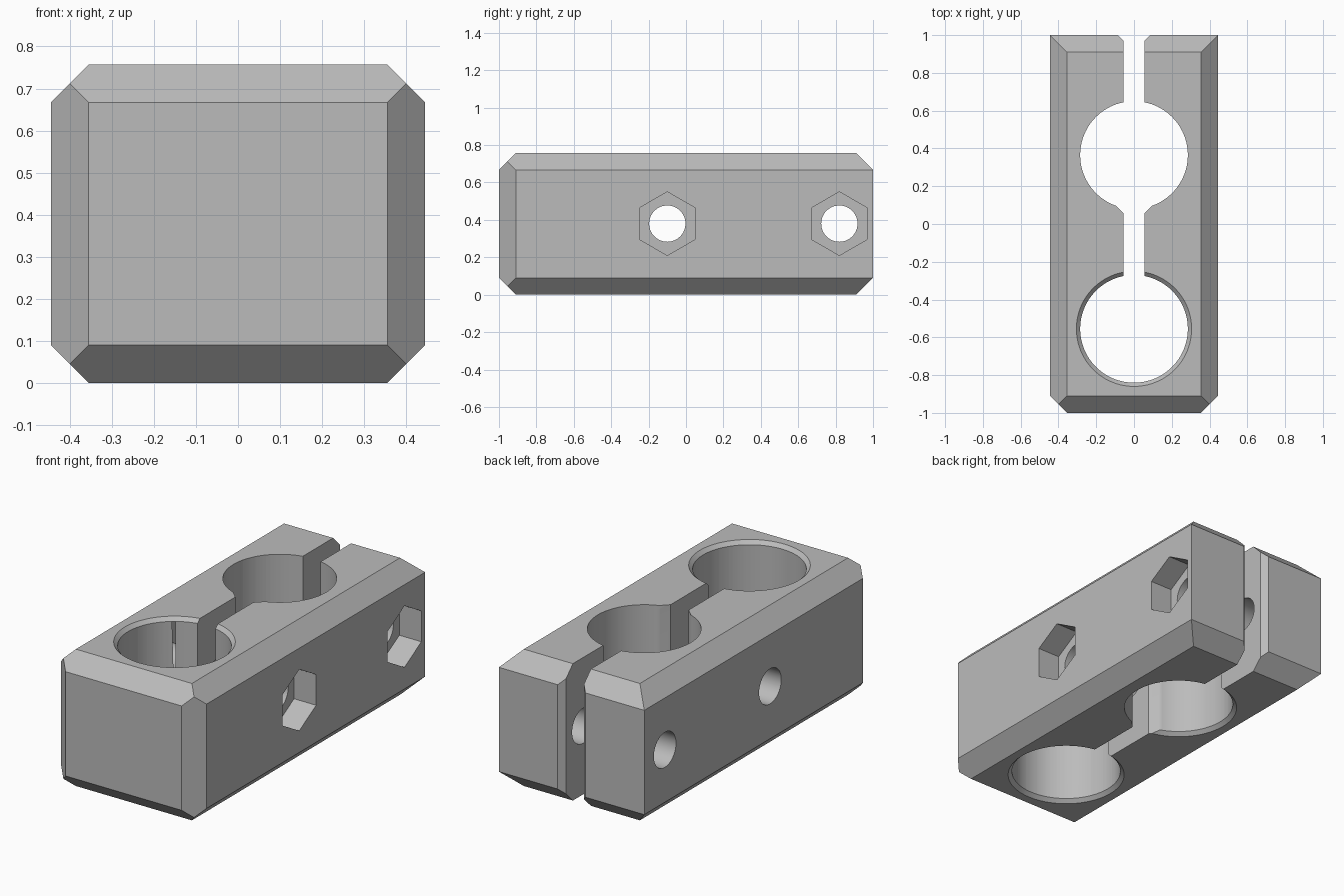
import bpy, bmesh, math
from mathutils import Matrix, Vector

default = bpy.data.objects.get("Cube")
if default:
    bpy.data.objects.remove(default)

HX, HY, H = 0.445, 1.0, 0.757      # half width, half length, height
CHAMFER, BORE, RIM = 0.09, 0.285, 0.02
REAR_Y, FRONT_Y = 0.365, -0.555    # bore centres
GAP = 0.055                        # half width of the clamping slot

grey = bpy.data.materials.new("plain grey")
grey.use_nodes = True
grey.diffuse_color = (0.5, 0.5, 0.5, 1)
grey.node_tree.nodes["Principled BSDF"].inputs["Base Color"].default_value = (0.5, 0.5, 0.5, 1)


def make_object(name, bm):
    bmesh.ops.recalc_face_normals(bm, faces=bm.faces)
    mesh = bpy.data.meshes.new(name)
    bm.to_mesh(mesh)
    bm.free()
    mesh.materials.append(grey)
    obj = bpy.data.objects.new(name, mesh)
    bpy.context.collection.objects.link(obj)
    return obj


def slice_off(bm, point, normal):
    """Remove everything beyond a plane and close the cut."""
    geom = bm.verts[:] + bm.edges[:] + bm.faces[:]
    cut = bmesh.ops.bisect_plane(bm, geom=geom, plane_co=point, plane_no=normal, clear_outer=True)
    edges = [e for e in cut["geom_cut"] if isinstance(e, bmesh.types.BMEdge)]
    bmesh.ops.contextual_create(bm, geom=edges)


def cut_away(cutter):
    """Subtract a cutter from the clamp block."""
    mod = block.modifiers.new("cut", "BOOLEAN")
    mod.operation, mod.solver, mod.object = "DIFFERENCE", "EXACT", cutter
    bpy.context.view_layer.objects.active = block
    bpy.ops.object.modifier_apply(modifier=mod.name)
    bpy.data.objects.remove(cutter)


def cone(name, r1, r2, depth, matrix, sides, half=0):
    bm = bmesh.new()
    bmesh.ops.create_cone(bm, cap_ends=True, segments=sides, radius1=r1, radius2=r2,
                          depth=depth, matrix=matrix)
    if half:
        slice_off(bm, Vector(), Vector((-half, 0, 0)))
    return make_object(name, bm)


# Block with chamfered edges; the rear upright edges stay square
bm = bmesh.new()
bmesh.ops.create_cube(bm, size=1, matrix=Matrix.Translation((0, 0, H / 2))
                      @ Matrix.Diagonal((2 * HX, 2 * HY, H, 1)))
directions = [(x, y, z) for x in (-1, 0, 1) for y in (-1, 0, 1) for z in (-1, 0, 1)
              if abs(x) + abs(y) + abs(z) == 2 and not (x and y == 1)]
for x, y, z in directions:
    edge = Vector((x * HX, y * HY, H / 2 + z * H / 2))
    normal = Vector((x, y, z))
    slice_off(bm, edge - normal * CHAMFER / 2, normal)
block = make_object("clamp_block", bm)

# Clamping slot, flared at the rear bore and at the open end
side = [(GAP, -0.5), (GAP, GAP), (0.12, 0.12), (0.12, 0.4), (GAP, 0.4),
        (GAP, HY - 0.03), (GAP + 0.13, HY + 0.1)]
outline = side + [(-x, y) for x, y in reversed(side)]
bm = bmesh.new()
base = bm.faces.new([bm.verts.new((x, y, -0.1)) for x, y in outline])
top = bmesh.ops.extrude_face_region(bm, geom=[base])["geom"]
bmesh.ops.translate(bm, vec=(0, 0, H + 0.2), verts=[v for v in top if isinstance(v, bmesh.types.BMVert)])
cut_away(make_object("slot_cutter", bm))

# Upright bores with bevelled rims; the rear bore has half a rim at each end
for y, halves in ((FRONT_Y, (0, 0)), (REAR_Y, (1, -1))):
    cut_away(cone("bore_cutter", BORE, BORE, 2, Matrix.Translation((0, y, 0)), 96))
    for z, sign, half in ((H, 1, halves[0]), (0, -1, halves[1])):
        small, large = BORE - RIM, BORE + 2 * RIM
        r1, r2 = (small, large) if sign > 0 else (large, small)
        cut_away(cone("rim_cutter", r1, r2, 3 * RIM,
                      Matrix.Translation((0, y, z - sign * RIM / 2)), 96, half))

# Cross bolt holes with hexagonal nut pockets on the left side
across = Matrix.Rotation(math.pi / 2, 4, "Y")
for y in (-0.1, 0.82):
    place = Matrix.Translation((0, y, 0.38))
    cut_away(cone("bolt_cutter", 0.097, 0.097, 2, place @ across, 64))
    pocket = Matrix.Translation((HX - 0.135 + 0.25, 0, 0))
    turn = Matrix.Rotation(math.pi / 2, 4, "X") @ Matrix.Rotation(0, 4, "X")
    probe = place @ pocket @ across
    cut_away(cone("pocket_cutter", 0.17, 0.17, 0.5, probe @ Matrix.Rotation(math.pi / 2, 4, "Z"), 6))

bpy.ops.object.select_all(action="DESELECT")
block.select_set(True)
bpy.context.view_layer.objects.active = block
bpy.ops.object.shade_smooth_by_angle(angle=math.radians(30))
